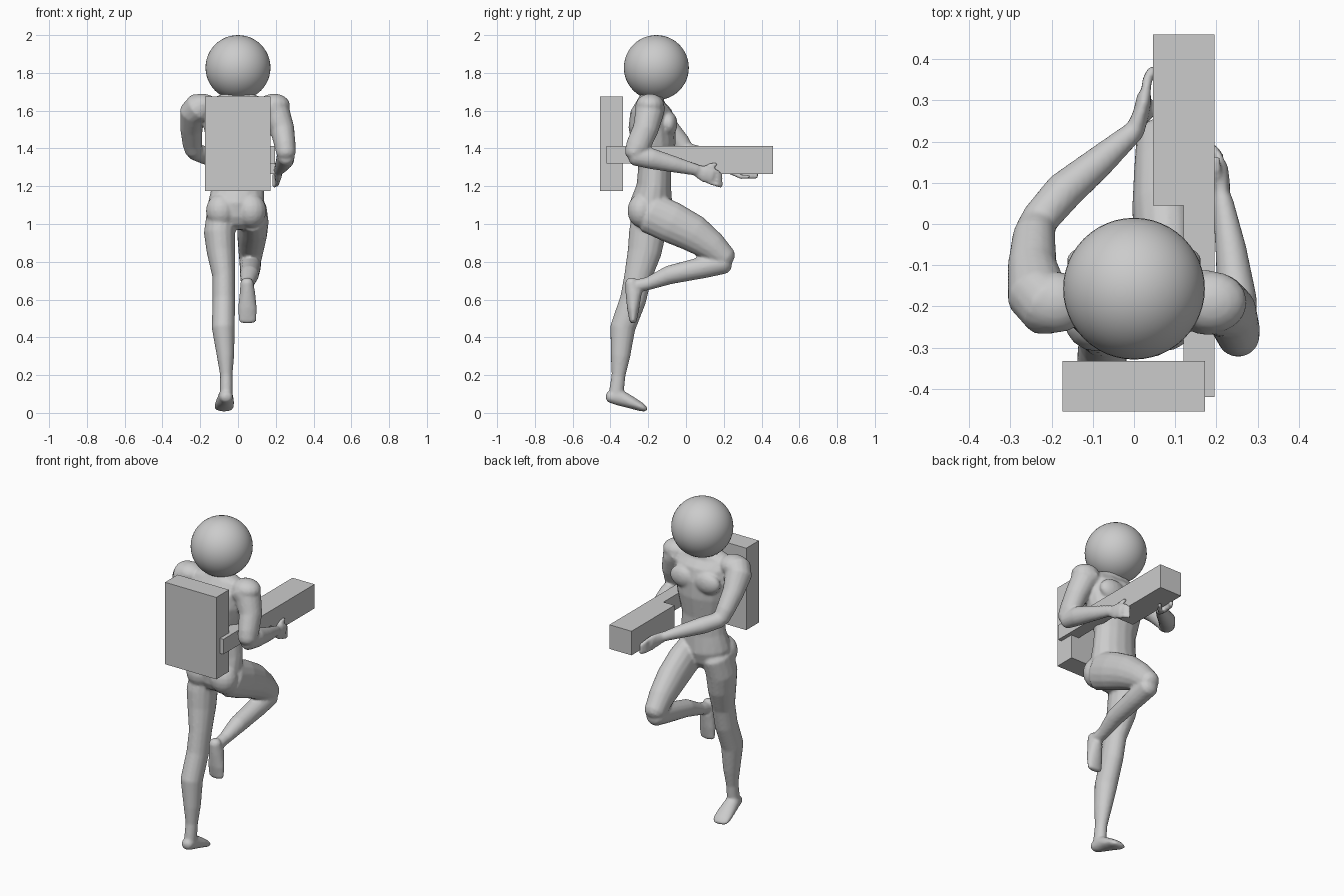
import bpy, bmesh
from math import cos, sin, pi
from mathutils import Vector


def box(bm, lo, hi):
    """Axis-aligned box between two corners."""
    vs = bmesh.ops.create_cube(bm, size=1)["verts"]
    for v in vs:
        v.co = Vector([(a + b) / 2 + c * (b - a) for a, b, c in zip(lo, hi, v.co)])


def make(name, bm):
    bmesh.ops.recalc_face_normals(bm, faces=bm.faces)
    me = bpy.data.meshes.new(name)
    bm.to_mesh(me)
    bm.free()
    ob = bpy.data.objects.new(name, me)
    bpy.context.collection.objects.link(ob)
    return ob


def limb(bm, stations, sides=16):
    """Round-ended loft; stations are (x, y, z, half width, half depth)."""
    pts = [Vector(s[:3]) for s in stations]
    n = len(pts)
    rings = []
    for i, s in enumerate(stations):
        t = (pts[min(i + 1, n - 1)] - pts[max(i - 1, 0)]).normalized()
        u = Vector((1, 0, 0))
        u = (u - t * u.dot(t)).normalized()
        w = t.cross(u)
        a, b = s[3], s[-1]
        caps = [(0, 1)]
        r = min(a, b)
        if i == 0:
            caps = [(-.6 * r, .35), (-.4 * r, .75), (0, 1)]
        elif i == n - 1:
            caps = [(0, 1), (.4 * r, .75), (.6 * r, .35)]
        for off, k in caps:
            rings.append([bm.verts.new(pts[i] + t * off + u * a * k * cos(q) + w * b * k * sin(q))
                          for q in (2 * pi * j / sides for j in range(sides))])
    for p, q in zip(rings, rings[1:]):
        for j in range(sides):
            k = (j + 1) % sides
            bm.faces.new((p[j], p[k], q[k], q[j]))
    bm.faces.new(rings[0][::-1])
    bm.faces.new(rings[-1])


def bulge(bm, c, r):
    """Ellipsoid muscle."""
    vs = bmesh.ops.create_uvsphere(bm, u_segments=16, v_segments=10, radius=1)["verts"]
    for v in vs:
        v.co = Vector([a + b * d for a, b, d in zip(c, r, v.co)])


body = bmesh.new()

# torso and neck
limb(body, [(-.01, -.19, 1.03, .14, .10), (-.01, -.185, 1.10, .15, .115),
            (0, -.17, 1.20, .138, .092), (0, -.165, 1.30, .13, .088),
            (0, -.17, 1.42, .16, .115), (0, -.18, 1.52, .185, .125),
            (0, -.185, 1.60, .19, .11), (0, -.185, 1.655, .17, .07),
            (0, -.175, 1.69, .07, .06), (0, -.17, 1.74, .06, .06)])
for s in (-1, 1):
    bulge(body, (s * .08, -.09, 1.53), (.085, .045, .065))
    bulge(body, (s * .08 - .01, -.235, 1.07), (.08, .075, .09))
    bulge(body, (s * .19, -.19, 1.63), (.085, .075, .06))

# standing leg and foot
limb(body, [(-.085, -.18, 1.06, .08, .10), (-.098, -.205, .95, .083, .098),
            (-.09, -.22, .85, .075, .09), (-.075, -.255, .72, .06, .073),
            (-.075, -.28, .60, .06, .07), (-.078, -.335, .45, .061, .067),
            (-.066, -.347, .30, .046, .052), (-.062, -.357, .20, .033, .037),
            (-.062, -.37, .10, .034, .04)])
limb(body, [(-.062, -.405, .085, .034, .032), (-.065, -.36, .085, .04, .045),
            (-.07, -.29, .055, .05, .033), (-.075, -.235, .03, .052, .023),
            (-.077, -.215, .02, .042, .014)])

# raised leg and foot
limb(body, [(.08, -.19, 1.06, .075, .11), (.082, -.08, 1.01, .08, .11),
            (.075, .04, .95, .08, .10), (.07, .14, .88, .07, .08),
            (.065, .21, .815, .06, .063)])
limb(body, [(.065, .205, .795, .058, .058), (.065, .10, .772, .056, .058),
            (.06, -.09, .73, .05, .05), (.05, -.20, .685, .035, .035),
            (.048, -.27, .67, .033, .035)])
limb(body, [(.047, -.29, .695, .034, .033), (.05, -.277, .63, .042, .043),
            (.05, -.28, .55, .05, .032), (.05, -.28, .485, .046, .019)])

# left arm
limb(body, [(-.20, -.20, 1.62, .08), (-.235, -.17, 1.59, .075), (-.247, -.10, 1.51, .06),
            (-.243, -.03, 1.43, .052), (-.235, 0, 1.385, .046)])
limb(body, [(-.235, .005, 1.385, .045), (-.17, .08, 1.362, .048),
            (-.08, .155, 1.33, .038), (.0, .225, 1.30, .026)])
limb(body, [(.0, .22, 1.30, .024, .03), (.018, .27, 1.29, .02, .042), (.025, .31, 1.285, .018, .042)])

# right arm
limb(body, [(.17, -.19, 1.62, .08), (.205, -.195, 1.58, .075), (.235, -.215, 1.50, .064, .068),
            (.25, -.255, 1.41, .056, .065), (.255, -.28, 1.37, .05)])
limb(body, [(.255, -.275, 1.36, .045, .05), (.25, -.18, 1.345, .048, .055),
            (.235, -.06, 1.315, .038, .043), (.215, .06, 1.285, .025, .03)])
limb(body, [(.212, .05, 1.285, .022, .03), (.213, .10, 1.265, .02, .045), (.21, .14, 1.255, .018, .042)])

# fingers of both hands, wrapped under the long box
for i in range(4):
    d = i * .022
    limb(body, [(.025, .29, 1.318 - d, .013), (.032, .35, 1.305 - d * .8, .013),
                (.045, .375, 1.29 - d * .6, .012)], 8)
    limb(body, [(.21, .12, 1.29 - d, .013), (.205, .165, 1.275 - d, .013),
                (.19, .185, 1.255 - d * .8, .012)], 8)
limb(body, [(.02, .25, 1.27, .014), (.06, .29, 1.25, .013), (.09, .33, 1.25, .012)], 8)
limb(body, [(.205, .09, 1.29, .014), (.2, .13, 1.31, .013), (.198, .16, 1.315, .012)], 8)

# fuse the limbs into one skin
ob = make("body", body)
m = ob.modifiers.new("fuse", 'REMESH')
m.mode = 'VOXEL'
m.voxel_size = .008
m.use_smooth_shade = True
m = ob.modifiers.new("soften", 'SMOOTH')
m.factor = .5
m.iterations = 4

# head
bm = bmesh.new()
bmesh.ops.create_uvsphere(bm, u_segments=48, v_segments=24, radius=.172)
head = make("head", bm)
head.location = (0, -.157, 1.828)
for p in head.data.polygons:
    p.use_smooth = True

# box on the back
bm = bmesh.new()
box(bm, (-.174, -.455, 1.175), (.172, -.333, 1.675))
make("backpack", bm)

# carried long box with its narrow rear stock
for name, lo, hi in (("long_box_front", (.046, .045, 1.265), (.195, .46, 1.412)),
                     ("long_box_stock", (.12, -.42, 1.32), (.195, .045, 1.412))):
    bm = bmesh.new()
    box(bm, lo, hi)
    make(name, bm)
